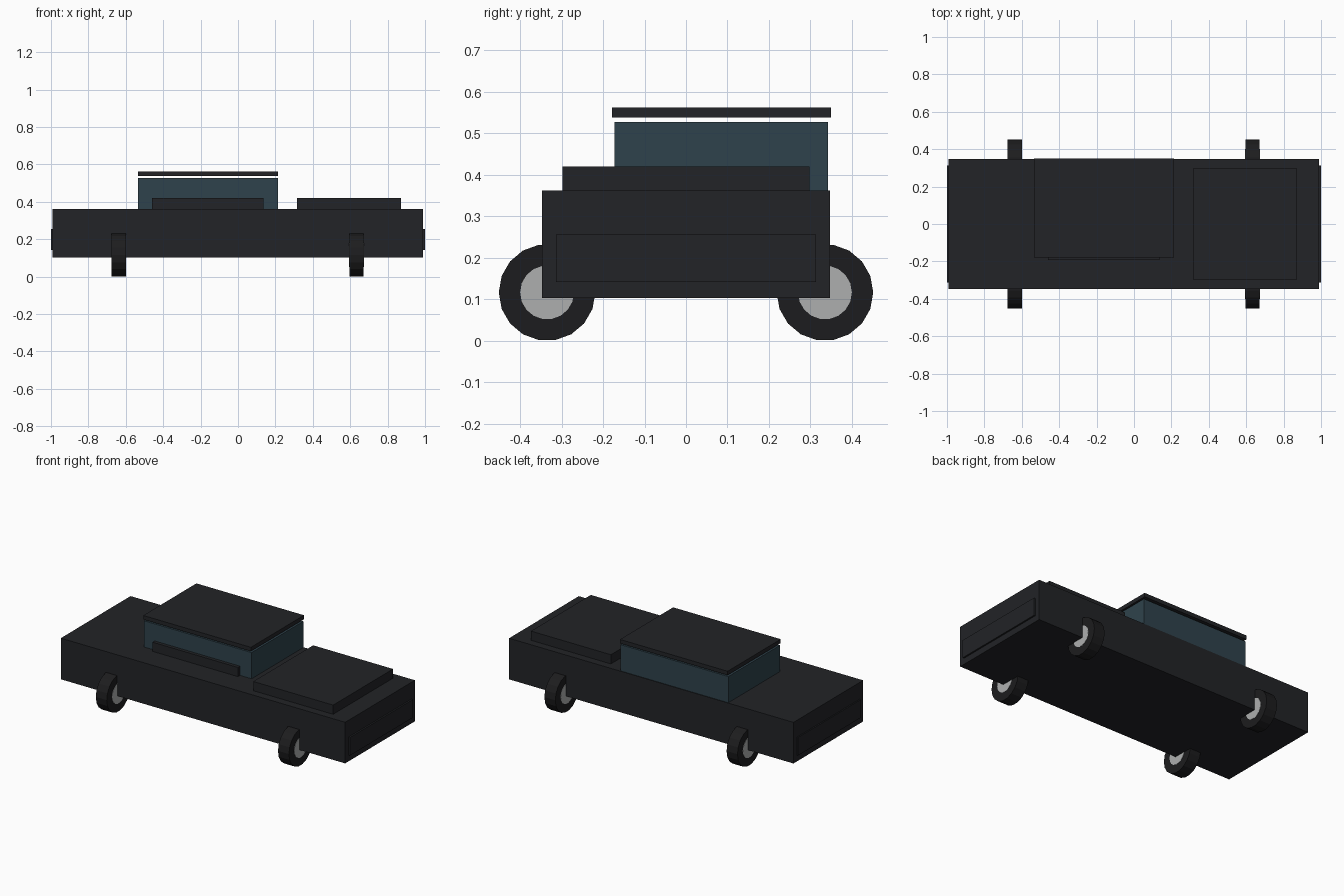
import bpy
from math import pi

if "Cube" in bpy.data.objects:
    bpy.data.objects.remove(bpy.data.objects["Cube"])


def material(name, rgb):
    m = bpy.data.materials.new(name)
    m.diffuse_color = (*rgb, 1)
    m.use_nodes = True
    m.node_tree.nodes["Principled BSDF"].inputs["Base Color"].default_value = m.diffuse_color
    return m


PAINT = material("dark_paint", (0.016, 0.017, 0.020))
GLASS = material("tinted_glass", (0.028, 0.055, 0.072))
RUBBER = material("rubber", (0.012, 0.012, 0.013))
METAL = material("hub_metal", (0.42, 0.43, 0.43))


def box(name, x, y, z, mat):
    """Box from (min, max) ranges."""
    bpy.ops.mesh.primitive_cube_add(size=1, location=[sum(r) / 2 for r in (x, y, z)])
    ob = bpy.context.object
    ob.name = name
    ob.scale = [r[1] - r[0] for r in (x, y, z)]
    bpy.ops.object.transform_apply(location=False, rotation=False, scale=True)
    ob.data.materials.append(mat)


def disc(name, centre, radius, width, mat):
    """Cylinder with its axis along x."""
    bpy.ops.mesh.primitive_cylinder_add(vertices=18, radius=radius, depth=width,
                                        location=centre, rotation=(0, pi / 2, 0))
    ob = bpy.context.object
    ob.name = name
    ob.data.materials.append(mat)


# Body, cabin, roof and raised panels
box("body", (-0.992, 0.990), (-0.347, 0.347), (0.103, 0.362), PAINT)
box("cabin_glass", (-0.535, 0.215), (-0.172, 0.343), (0.362, 0.527), GLASS)
box("roof", (-0.535, 0.215), (-0.179, 0.350), (0.538, 0.563), PAINT)
box("hood", (0.315, 0.872), (-0.298, 0.298), (0.362, 0.420), PAINT)
box("side_sill", (-0.46, 0.135), (-0.193, -0.165), (0.362, 0.420), PAINT)

# Bumpers at both ends
box("front_bumper", (0.98, 1.0), (-0.313, 0.313), (0.142, 0.256), PAINT)
box("rear_bumper", (-1.0, -0.98), (-0.313, 0.313), (0.142, 0.256), PAINT)

# Wheels with flush hubs showing on both faces
for end, x in (("front", 0.633), ("rear", -0.637)):
    for side, y in (("right", -0.335), ("left", 0.335)):
        disc(f"{end}_{side}_tyre", (x, y, 0.1165), 0.1165, 0.076, RUBBER)
        disc(f"{end}_{side}_hub", (x, y, 0.1165), 0.065, 0.079, METAL)
